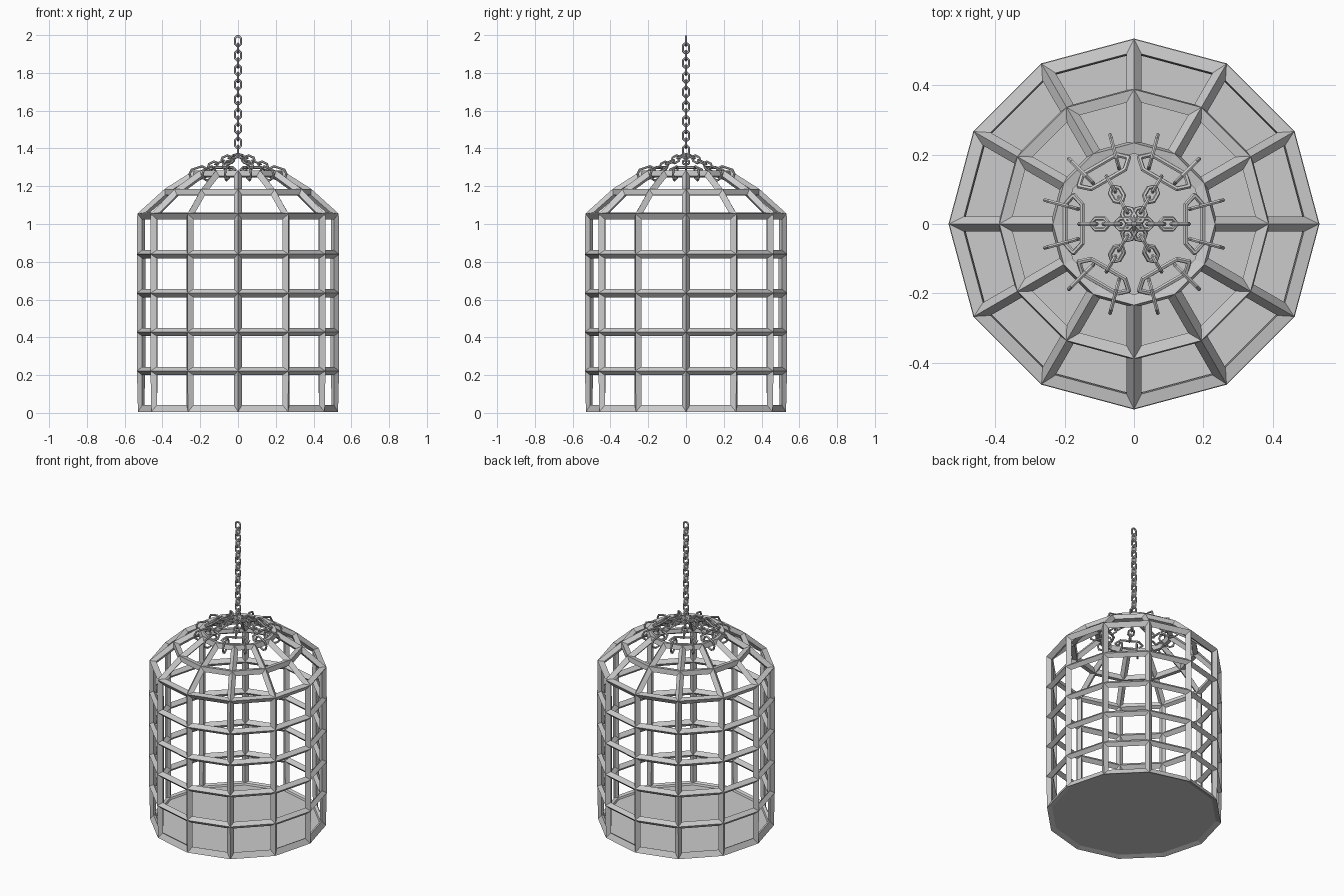
import bpy, bmesh
from math import cos, sin, radians
from mathutils import Vector

if "Cube" in bpy.data.objects:
    bpy.data.objects.remove(bpy.data.objects["Cube"], do_unlink=True)

SIDES = 12
UP = Vector((0, 0, 1))

iron = bpy.data.materials.new("grey_iron")
iron.use_nodes = True
iron.diffuse_color = (0.6, 0.6, 0.6, 1)
iron.node_tree.nodes["Principled BSDF"].inputs["Base Color"].default_value = (0.6, 0.6, 0.6, 1)


def finish(name, bm):
    bmesh.ops.recalc_face_normals(bm, faces=bm.faces)
    mesh = bpy.data.meshes.new(name)
    bm.to_mesh(mesh)
    bm.free()
    mesh.materials.append(iron)
    obj = bpy.data.objects.new(name, mesh)
    bpy.context.collection.objects.link(obj)
    return obj


def radial(angle):
    return Vector((cos(angle), sin(angle), 0))


def bridge(bm, a, b):
    n = len(a)
    for i in range(n):
        j = (i + 1) % n
        bm.faces.new((a[i], a[j], b[j], b[i]))


def ring(bm, r, z):
    return [bm.verts.new(radial(radians(i * 360 / SIDES)) * r + UP * z) for i in range(SIDES)]


def add_link(bm, centre, along, side, half_len, half_wid, bevel, wire):
    """Eight-cornered chain link with a six-sided wire."""
    along, side = along.normalized(), side.normalized()
    normal = along.cross(side)
    loops = []
    for k in range(6):
        t = radians(60 * k)
        grow, lift = wire * cos(t), wire * sin(t)
        l, w, c = half_len + grow, half_wid + grow, bevel + grow * 0.586
        quarter = [(l, w - c), (l - c, w)]
        outline = quarter + [(-x, y) for x, y in reversed(quarter)]
        outline += [(-x, -y) for x, y in outline]
        loops.append([bm.verts.new(centre + along * x + side * y + normal * lift)
                      for x, y in outline])
    for k in range(6):
        bridge(bm, loops[k], loops[(k + 1) % 6])


# Barred cage: straight walls and a faceted dome turned into bars
profile = [(0.513, 0.02)]
profile += [(0.513, 0.222 + 0.206 * i) for i in range(5)]
profile += [(0.375, 1.168), (0.222, 1.265)]
bm = bmesh.new()
rings = [ring(bm, r, z) for r, z in profile]
for low, high in zip(rings, rings[1:]):
    bridge(bm, low, high)
bm.faces.new(rings[0][::-1])
cage = finish("cage_bars", bm)
bars = cage.modifiers.new("bars", "WIREFRAME")
bars.thickness = 0.044
bars.offset = 0
bars.use_even_offset = True
bars.use_boundary = True
bars.use_replace = True

# Floor plate
bm = bmesh.new()
lower, upper = ring(bm, 0.508, 0.017), ring(bm, 0.508, 0.023)
bridge(bm, lower, upper)
bm.faces.new(lower[::-1])
bm.faces.new(upper)
finish("floor", bm)

# Hanging chain, alternate links turned a quarter
PITCH = 0.0386
X, Y = Vector((1, 0, 0)), Vector((0, 1, 0))
bm = bmesh.new()
for i in range(16):
    add_link(bm, UP * (1.969 - i * PITCH), UP, X if i % 2 == 0 else Y,
             0.025, 0.016, 0.011, 0.006)
finish("hanging_chain", bm)

# Six sloping chains, their spreader links, and the links gripping the top rim
slopes, spreaders, grips = bmesh.new(), bmesh.new(), bmesh.new()
for k in range(6):
    angle = radians(60 * k)
    out = radial(angle)
    tangent = UP.cross(out)
    down = (out * 0.907 - UP * 0.42).normalized()
    across = down.cross(tangent)
    for i in range(4):
        centre = out * (0.028 + 0.035 * i) + UP * (1.359 - 0.0163 * i)
        add_link(slopes, centre, down, tangent if i % 2 == 0 else across,
                 0.025, 0.016, 0.011, 0.006)
    add_link(spreaders, out * 0.174 + UP * 1.288, tangent, down,
             0.082, 0.027, 0.026, 0.007)
    for turn in (-15, 15):
        o = radial(angle + radians(turn))
        axis = (o * 0.95 - UP * 0.3).normalized()
        add_link(grips, o * 0.216 + UP * 1.268, axis, axis.cross(UP.cross(o)),
                 0.048, 0.03, 0.018, 0.006)
finish("sloping_chains", slopes)
finish("spreader_links", spreaders)
finish("rim_grip_links", grips)
